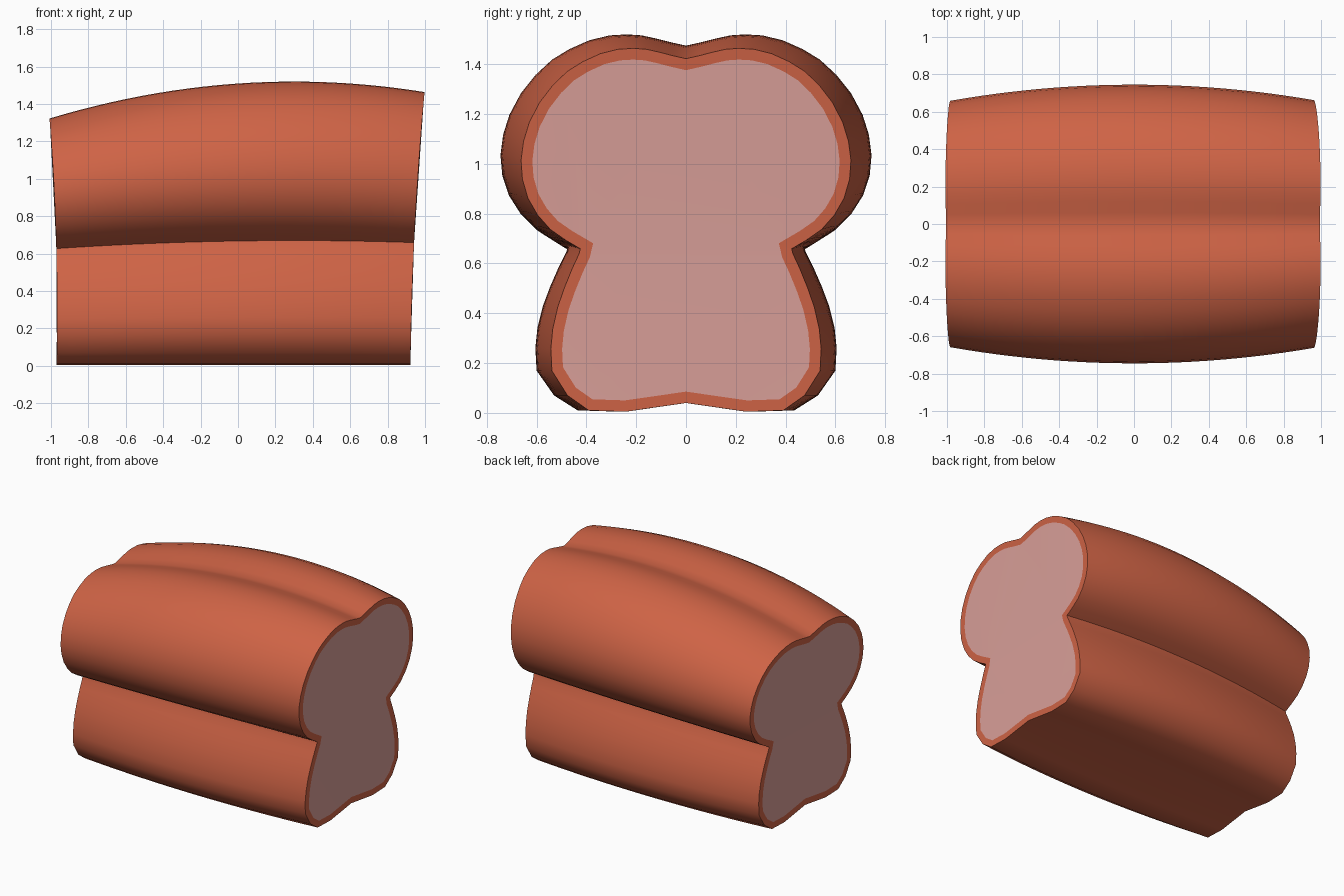
import bpy, bmesh, math
from mathutils import Vector

if "Cube" in bpy.data.objects:
    bpy.data.objects.remove(bpy.data.objects["Cube"])

# Half cross-section (y, z) at the fattest slice, top notch to underside
HALF = [(0, 1.475), (.06, 1.488), (.12, 1.503), (.18, 1.516), (.24, 1.52), (.31, 1.516),
        (.39, 1.497), (.47, 1.462), (.54, 1.42), (.605, 1.36), (.665, 1.285), (.71, 1.2),
        (.735, 1.12), (.745, 1.04), (.738, .96), (.712, .88), (.668, .81), (.61, .75),
        (.54, .705), (.475, .67), (.48, .65), (.51, .59), (.545, .51), (.575, .43),
        (.597, .34), (.605, .26), (.6, .17), (.53, .07), (.435, .01), (.27, .005), (0, .04)]
SECTION = HALF + [(-y, z) for y, z in HALF[-2:0:-1]]
N = len(SECTION)
STEPS = 24
RIM = .045


def end_x(z, side):
    """Leaning, slightly curved end faces."""
    if side > 0:
        return .922 + .012 * z + .027 * z * z
    return -.97 + .018 * z - .03 * z * z + (-.004 * z ** 3)


def slice_points(t):
    """Loaf section at t in 0..1, arched on top and barrelled sideways."""
    pts = []
    for y, z in SECTION:
        x, zz = 0, z
        for _ in range(3):
            a, b = end_x(zz, -1), end_x(zz, 1)
            x = a + (b - a) * t
            zz = z * (1 - .076 * (x - .3) ** 2 * (z / 1.52) ** .8)
        pts.append(Vector((x, y * (1 - .12 * x * x), zz)))
    return pts


def inset(pts, d, side):
    """Offset an end loop inwards, staying on the end face."""
    out = []
    for i, p in enumerate(pts):
        a, b = pts[i - 1], pts[(i + 1) % N]
        e1 = Vector((p.y - a.y, p.z - a.z)).normalized()
        e2 = Vector((b.y - p.y, b.z - p.z)).normalized()
        n1, n2 = Vector((e1.y, -e1.x)), Vector((e2.y, -e2.x))
        m = (n1 + n2).normalized()
        k = d / max(m.dot(n1), .7)
        y, z = p.y - m.x * k * -1, p.z - m.y * k * -1
        out.append(Vector((end_x(z, side), y, z)))
    return out


def make(name, bm, colour):
    bmesh.ops.recalc_face_normals(bm, faces=bm.faces)
    me = bpy.data.meshes.new(name)
    bm.to_mesh(me)
    bm.free()
    ob = bpy.data.objects.new(name, me)
    bpy.context.collection.objects.link(ob)
    mat = bpy.data.materials.new(name)
    mat.diffuse_color = colour
    mat.use_nodes = True
    mat.node_tree.nodes["Principled BSDF"].inputs["Base Color"].default_value = mat.diffuse_color
    me.materials.append(mat)
    bpy.ops.object.select_all(action='DESELECT')
    ob.select_set(True)
    bpy.context.view_layer.objects.active = ob
    bpy.ops.object.shade_smooth_by_angle(angle=math.radians(35))


loops = [slice_points(i / STEPS) for i in range(STEPS + 1)]
left, right = inset(loops[0], RIM, -1), inset(loops[-1], RIM, 1)

# Crust with a rim at each end
bm = bmesh.new()
rings = [[bm.verts.new(p) for p in loop] for loop in [left] + loops + [right]]
for a, b in zip(rings, rings[1:]):
    for i in range(N):
        j = (i + 1) % N
        bm.faces.new((a[i], a[j], b[j], b[i]))
make("crust", bm, (.62, .125, .06, 1))

# Cut bread faces
for name, loop, side in (("crumb_left", left, -1), ("crumb_right", right, 1)):
    bm = bmesh.new()
    f = bm.faces.new([bm.verts.new(p) for p in loop])
    f.normal_update()
    if f.normal.x * side < 0:
        f.normal_flip()
    bmesh.ops.triangulate(bm, faces=[f], ngon_method='BEAUTY')
    flip = [f for f in bm.faces if f.normal.x * side < 0]
    bmesh.ops.reverse_faces(bm, faces=flip)
    make(name, bm, (.70, .35, .32, 1))
